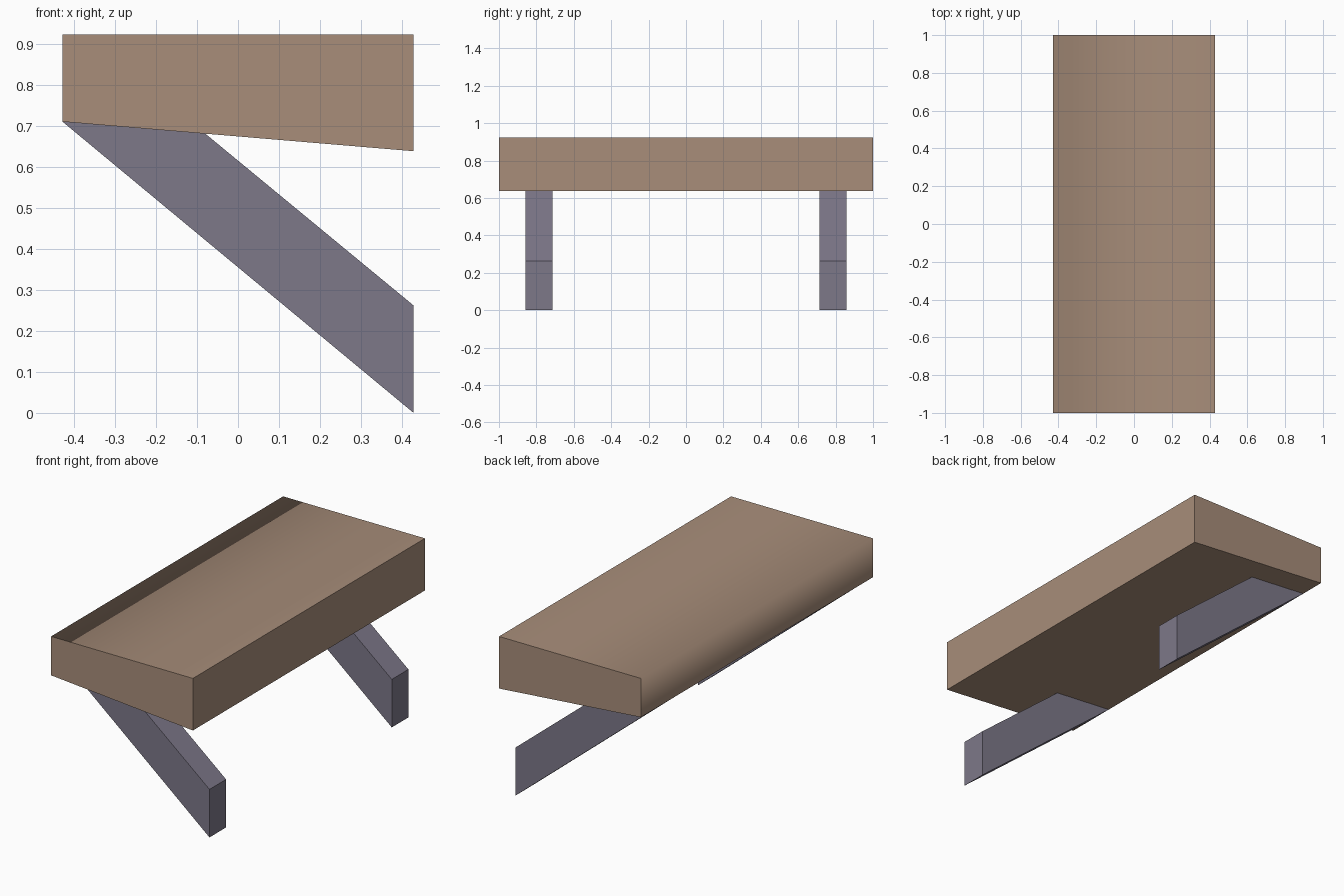
import bpy
import bmesh

cube = bpy.data.objects.get("Cube")
if cube:
    bpy.data.objects.remove(cube, do_unlink=True)


def make_material(name, rgb):
    mat = bpy.data.materials.new(name)
    mat.use_nodes = True
    colour = (*rgb, 1.0)
    mat.diffuse_color = colour
    mat.node_tree.nodes["Principled BSDF"].inputs["Base Color"].default_value = colour
    return mat


def make_prism(name, profile, y_front, y_back, mat, soft_edge=None):
    """Extrude an x-z profile along y; soft_edge is the profile corner left smooth."""
    bm = bmesh.new()
    front = bm.faces.new([bm.verts.new((x, y_front, z)) for x, z in profile])
    new = bmesh.ops.extrude_face_region(bm, geom=[front], use_keep_orig=True)["geom"]
    moved = [v for v in new if isinstance(v, bmesh.types.BMVert)]
    bmesh.ops.translate(bm, vec=(0, y_back - y_front, 0), verts=moved)
    bmesh.ops.recalc_face_normals(bm, faces=bm.faces)
    for face in bm.faces:
        face.smooth = soft_edge is not None
    for edge in bm.edges:
        at_corner = soft_edge is not None and all(
            abs(v.co.x - soft_edge[0]) + abs(v.co.z - soft_edge[1]) < 0.001
            for v in edge.verts)
        edge.smooth = at_corner
    mesh = bpy.data.meshes.new(name)
    bm.to_mesh(mesh)
    bm.free()
    mesh.materials.append(mat)
    obj = bpy.data.objects.new(name, mesh)
    bpy.context.collection.objects.link(obj)
    return obj


tan = make_material("tan_board", (0.392, 0.27, 0.195))
grey = make_material("purple_grey_support", (0.205, 0.188, 0.25))

# Thick board with a sloping underside, softly shaded over its upper left edge
board = [(-0.428, 0.71), (0.428, 0.638), (0.428, 0.922), (-0.428, 0.922)]
make_prism("board", board, -1.0, 1.0, tan, soft_edge=board[-1])

# Slanted supports beneath the board
support = [(-0.428, 0.71), (0.428, 0.0), (0.428, 0.262), (-0.08, 0.681)]
for name, side in (("front_support", -1), ("back_support", 1)):
    near, far = sorted((side * 0.714, side * 0.857))
    make_prism(name, support, near, far, grey)
